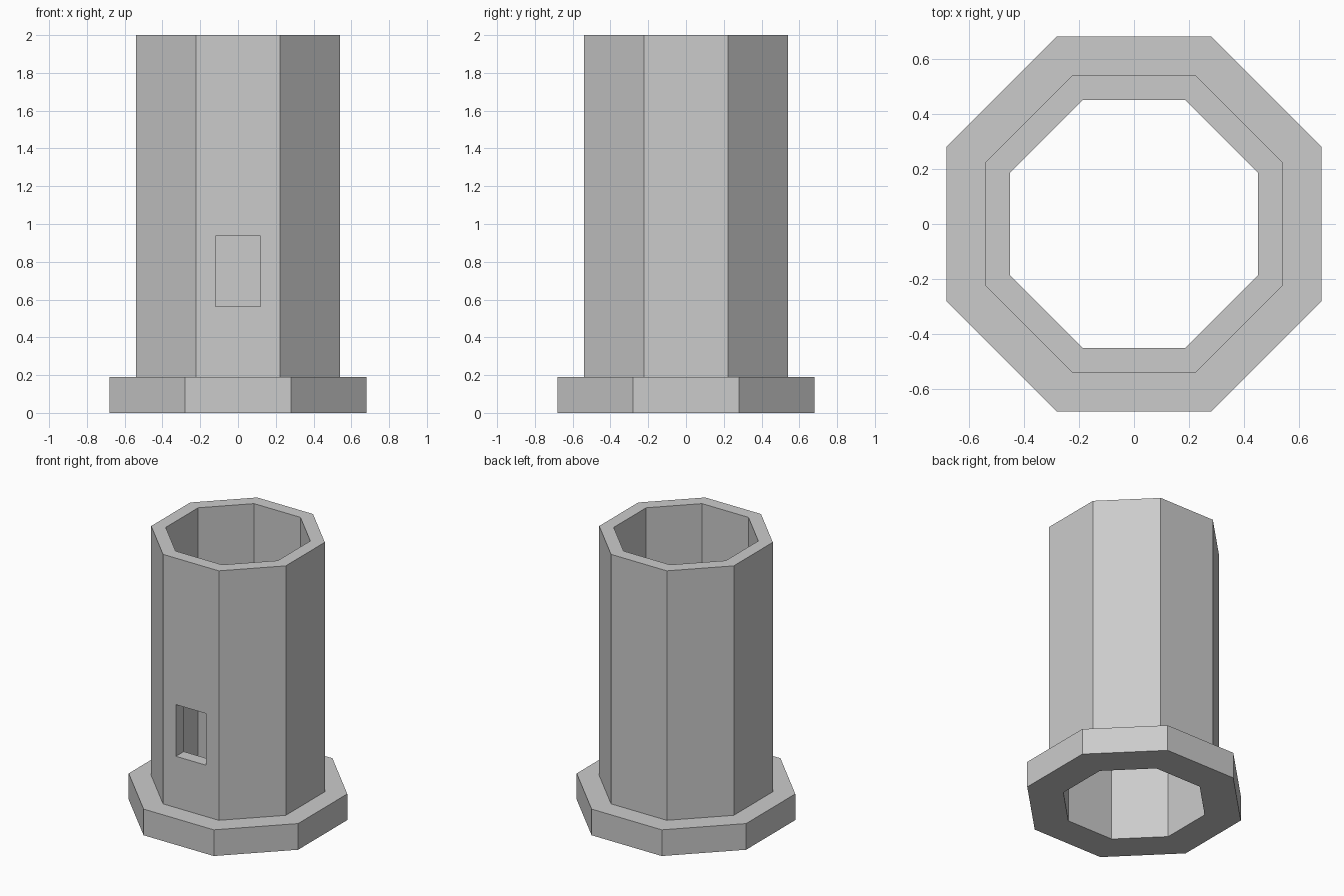
import bpy
import bmesh
from math import cos, sin, pi

SIDES = 8

cube = bpy.data.objects.get("Cube")
if cube:
    bpy.data.objects.remove(cube, do_unlink=True)

# Plain grey material
grey = bpy.data.materials.new("plain_grey")
grey.use_nodes = True
colour = (0.6, 0.6, 0.6, 1)
grey.diffuse_color = colour
grey.node_tree.nodes["Principled BSDF"].inputs["Base Color"].default_value = colour


def add_object(name, bm):
    bmesh.ops.recalc_face_normals(bm, faces=bm.faces)
    mesh = bpy.data.meshes.new(name)
    bm.to_mesh(mesh)
    bm.free()
    mesh.materials.append(grey)
    obj = bpy.data.objects.new(name, mesh)
    bpy.context.collection.objects.link(obj)
    return obj


def octagon_ring(bm, apothem, z):
    radius = apothem / cos(pi / SIDES)
    angles = [(i + 0.5) * 2 * pi / SIDES for i in range(SIDES)]
    return [bm.verts.new((radius * cos(a), radius * sin(a), z)) for a in angles]


# Hollow octagonal tube with a wide foot, from a closed (apothem, height) profile
profile = [(0.45, 0), (0.68, 0), (0.68, 0.19), (0.54, 0.19), (0.54, 2), (0.45, 2)]
bm = bmesh.new()
rings = [octagon_ring(bm, r, z) for r, z in profile]
for k, lower in enumerate(rings):
    upper = rings[(k + 1) % len(rings)]
    for i in range(SIDES):
        j = (i + 1) % SIDES
        bm.faces.new((lower[i], lower[j], upper[j], upper[i]))
tower = add_object("octagonal_tube", bm)

# Window opening through the front wall
bm = bmesh.new()
bmesh.ops.create_cube(bm, size=1)
bmesh.ops.scale(bm, vec=(0.24, 0.3, 0.375), verts=bm.verts)
bmesh.ops.translate(bm, vec=(0, -0.5, 0.75), verts=bm.verts)
cutter = add_object("window_cutter", bm)
cutter.hide_render = True
cutter.hide_viewport = True
cutter.display_type = 'WIRE'

opening = tower.modifiers.new("window_opening", 'BOOLEAN')
opening.operation = 'DIFFERENCE'
opening.solver = 'EXACT'
opening.object = cutter
